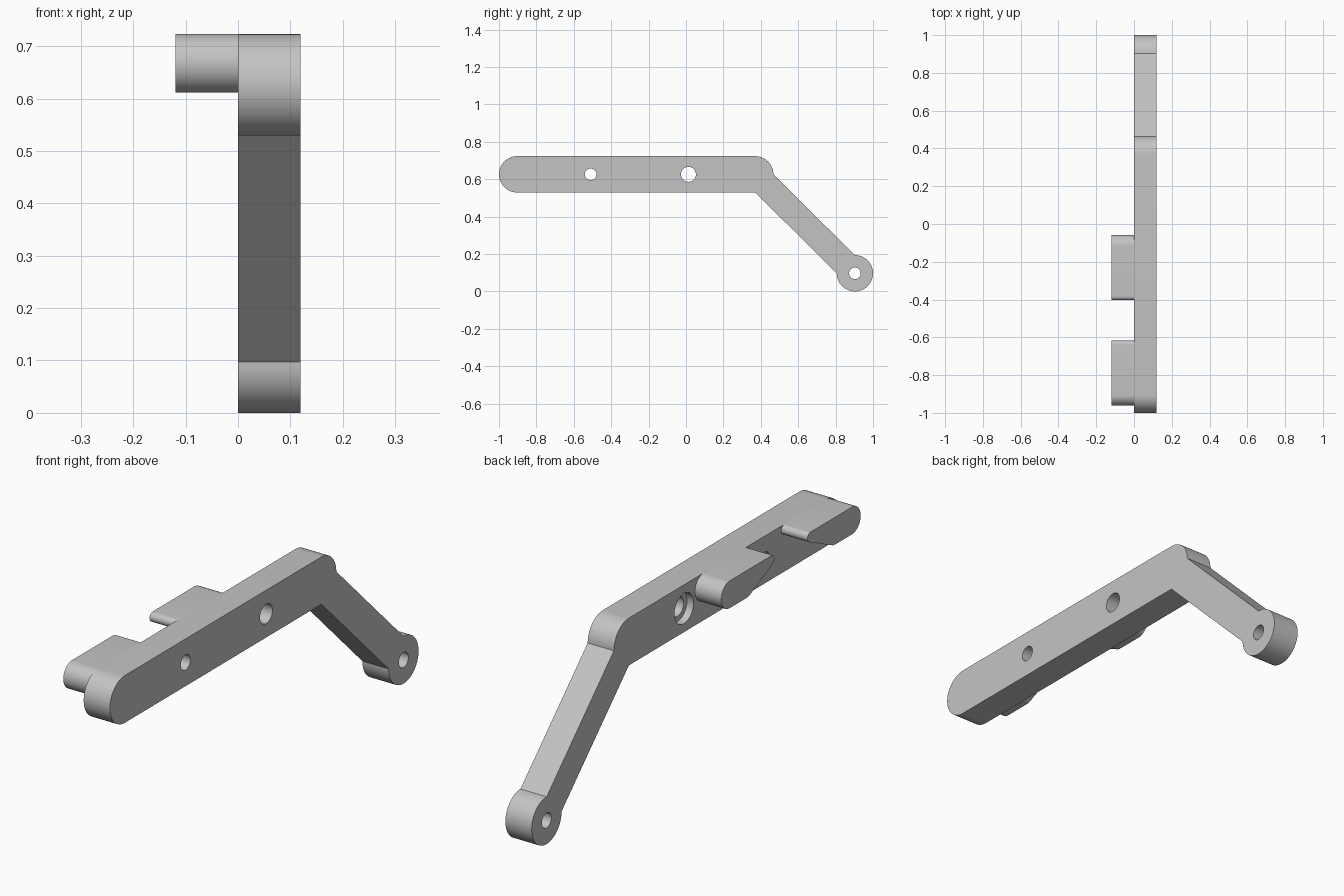
import bpy
import bmesh
from math import sin, cos, radians

cube = bpy.data.objects.get("Cube")
if cube:
    bpy.data.objects.remove(cube, do_unlink=True)

grey = bpy.data.materials.new("plain_grey")
grey.use_nodes = True
colour = (0.55, 0.55, 0.55, 1)
grey.diffuse_color = colour
grey.node_tree.nodes["Principled BSDF"].inputs["Base Color"].default_value = colour

R = 0.097          # end radius of the bar and pivot eye
BAR_Z = 0.626      # bar centre height
THICK = 0.119      # thickness of each layer
FRONT, ELBOW, PIVOT = -0.903, 0.37, 0.903


def arc(y, z, r, start, end, steps=24):
    """Points on an arc in the side plane, angles in degrees."""
    angles = [radians(start + (end - start) * i / steps) for i in range(steps + 1)]
    return [(y + r * cos(a), z + r * sin(a)) for a in angles]


def extrude_profile(name, points, x0, x1):
    """Extrude a side profile across x."""
    bm = bmesh.new()
    face = bm.faces.new([bm.verts.new((x0, y, z)) for y, z in points])
    result = bmesh.ops.extrude_face_region(bm, geom=[face])
    verts = [v for v in result["geom"] if isinstance(v, bmesh.types.BMVert)]
    bmesh.ops.translate(bm, vec=(x1 - x0, 0, 0), verts=verts)
    bmesh.ops.recalc_face_normals(bm, faces=bm.faces)
    mesh = bpy.data.meshes.new(name)
    bm.to_mesh(mesh)
    bm.free()
    obj = bpy.data.objects.new(name, mesh)
    bpy.context.collection.objects.link(obj)
    mesh.materials.append(grey)
    return obj


def activate(obj):
    bpy.ops.object.select_all(action="DESELECT")
    obj.select_set(True)
    bpy.context.view_layer.objects.active = obj


def smooth(obj):
    activate(obj)
    bpy.ops.object.shade_smooth_by_angle(angle=radians(25))


def drill(obj, y, z, r, x0, x1):
    """Cut a round hole along x."""
    cutter = extrude_profile("hole_cutter", arc(y, z, r, 0, 352.5, 47), x0, x1)
    cutter.hide_render = True
    mod = obj.modifiers.new("hole", "BOOLEAN")
    mod.operation = "DIFFERENCE"
    mod.solver = "EXACT"
    mod.object = cutter
    activate(obj)
    bpy.ops.object.modifier_apply(modifier=mod.name)
    bpy.data.objects.remove(cutter, do_unlink=True)


# Bent lever: rounded front, elbow, sloping arm and pivot eye
outline = (arc(FRONT, BAR_Z, R, 270, 90)
           + arc(ELBOW, BAR_Z, R, 90, 0)
           + arc(PIVOT, R, R, 90, -180, 48)
           + [(ELBOW, BAR_Z - R)])
lever = extrude_profile("bent_lever", outline, 0, THICK)

# Through holes and the counterbore on the toothed side
for y, z, r in ((-0.51, BAR_Z, 0.031), (0.013, BAR_Z, 0.04), (PIVOT, R, 0.031)):
    drill(lever, y, z, r, -0.1, 0.3)
drill(lever, 0.013, BAR_Z, 0.062, -0.1, 0.03)
smooth(lever)

# Two mirrored lugs: a large round end tapering to a thin rounded tip
BIG, TIP = 0.056, 0.02
TOP = BAR_Z + R


def lug(name, blunt_y, direction):
    tip_y = 0.345 - TIP
    profile = (arc(BIG, TOP - BIG, BIG, 90, 270)
               + arc(0.165, TOP - 2 * BIG + 0.05, 0.05, 270, 296, 8)
               + arc(tip_y, TOP - TIP, TIP, -64, 90, 16))
    points = [(blunt_y + direction * y, z) for y, z in profile]
    smooth(extrude_profile(name, points, -THICK, 0))


lug("front_lug", -0.962, 1)
lug("middle_lug", -0.058, -1)
